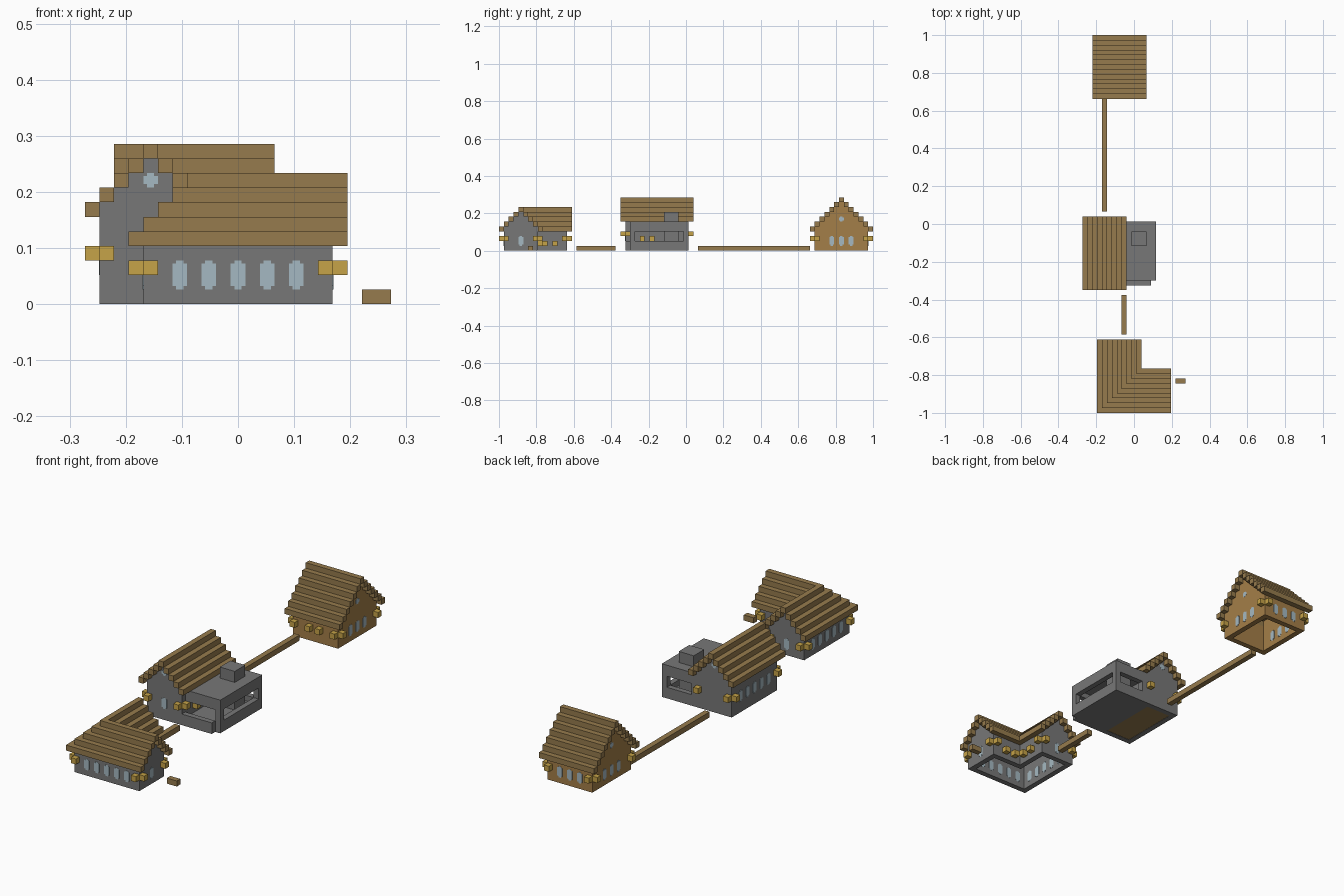
import bpy, bmesh
from mathutils import Vector

cube = bpy.data.objects.get("Cube")
if cube:
    bpy.data.objects.remove(cube, do_unlink=True)

U = 2 / 77  # size of one building block


def material(name, rgb):
    lin = [((c / 255 + 0.055) / 1.055) ** 2.4 for c in rgb] + [1]
    m = bpy.data.materials.new(name)
    m.use_nodes = True
    m.diffuse_color = lin
    m.node_tree.nodes["Principled BSDF"].inputs["Base Color"].default_value = lin
    return m


TIMBER = material("timber brown", (150, 123, 77))
PLANK = material("warm plank", (164, 126, 72))
STONE = material("stone grey", (119, 119, 119))
GOLD = material("lantern gold", (198, 163, 72))
GLASS = material("pale glass", (165, 185, 194))


def blocks(name, mat, boxes):
    """One object from boxes (x0, x1, y0, y1, z0, z1) in block units."""
    bm = bmesh.new()
    for x0, x1, y0, y1, z0, z1 in boxes:
        size = Vector((x1 - x0, y1 - y0, z1 - z0))
        mid = Vector((x0 + x1, y0 + y1, z0 + z1)) / 2
        for v in bmesh.ops.create_cube(bm, size=1)["verts"]:
            v.co = (v.co * size + mid) * U
    me = bpy.data.meshes.new(name)
    bm.to_mesh(me)
    bm.free()
    me.materials.append(mat)
    ob = bpy.data.objects.new(name, me)
    bpy.context.collection.objects.link(ob)
    return ob


def swap(b):
    """Exchange the x and y ranges of a box."""
    return (b[2], b[3], b[0], b[1], b[4], b[5])


def ring(x0, x1, y0, y1, z):
    """Four walls one block thick."""
    return [(x0, x1, y0, y0 + 1, 0, z), (x0, x1, y1 - 1, y1, 0, z),
            (x0, x0 + 1, y0 + 1, y1 - 1, 0, z), (x1 - 1, x1, y0 + 1, y1 - 1, 0, z)]


def gable(x0, x1, mid, half, z):
    """Stepped gable filling, shrinking by one block per row."""
    rows = int(half + 0.5)
    return [(x0, x1, mid - half + r, mid + half - r, z + r, z + r + 1) for r in range(1, rows)]


def slope(x0, x1, mid, n, z):
    """Stepped roof of n beams along x, ridge at y = mid."""
    return [(x0, x1, mid - n / 2 + j, mid - n / 2 + j + 1,
             z + min(j, n - 1 - j), z + min(j, n - 1 - j) + 1) for j in range(n)]


def windows(y0, y1, xs, z, tall=2):
    """Notched panes running through a wall that lies along x."""
    a, b, out = y0 - 0.04, y1 + 0.04, []
    for x in xs:
        out += [(x - 0.5, x + 0.5, a, b, z + 0.25, z + tall - 0.2),
                (x - 0.25, x + 0.25, a, b, z, z + 0.25),
                (x - 0.25, x + 0.25, a, b, z + tall - 0.2, z + tall)]
    return out


def side_windows(x0, x1, ys, z, tall=2):
    return [swap(b) for b in windows(x0, x1, ys, z, tall)]


def lamps(points, z):
    """Unit cubes centred at the given plan points."""
    return [(x - 0.5, x + 0.5, y - 0.5, y + 0.5, z, z + 1) for x, y in points]


def corner_lamps(x0, x1, y0, y1):
    """A pair of lanterns at every corner of a rectangular wall."""
    h = 0.5
    return ([(x, y) for x in (x0 - h, x1 + h) for y in (y0 + h, y1 - h)]
            + [(x, y) for x in (x0 + h, x1 - h) for y in (y0 - h, y1 + h)])


# L-shaped front house
blocks("front_house_walls", STONE, [
    (-6.5, 6.5, -37.5, -36.5, 0, 5), (-6.5, -5.5, -36.5, -24.5, 0, 5),
    (5.5, 6.5, -36.5, -30.5, 0, 5), (-0.5, 5.5, -31.5, -30.5, 0, 5),
    (-0.5, 0.5, -30.5, -24.5, 0, 5), (-5.5, -0.5, -25.5, -24.5, 0, 5)]
    + gable(5.5, 6.5, -34, 3.5, 4)
    + [swap(b) for b in gable(-25.5, -24.5, -3, 3.5, 4)])
roof = []
for j in range(9):
    z = 4 + min(j, 8 - j)
    x, y = -7.5 + j, -38.5 + j
    roof += [(x, 7.5, y, y + 1, z, z + 1), (x, x + 1, y + 1, -23.5, z, z + 1)]
blocks("front_house_roof", TIMBER, roof)
blocks("front_house_windows", GLASS,
       windows(-37.5, -36.5, range(-4, 5, 2), 1)
       + side_windows(-6.5, -5.5, range(-35, -26, 2), 1)
       + side_windows(5.5, 6.5, [-34], 1) + windows(-25.5, -24.5, [-3], 1))
blocks("front_house_lanterns", GOLD, lamps(
    [(-6, -38), (6, -38), (-7, -37), (-7, -25), (7, -37), (7, -31),
     (6, -30), (-6, -24), (0, -24), (1, -25)], 2)
    + lamps([(1, -29), (1, -27), (2, -30), (4, -30)], 1))

# Middle house with its ridge running front to back
blocks("middle_house_walls", STONE, ring(-9.5, -2.5, -12.5, 0.5, 7)
       + [swap(b) for y in (-12.5, -0.5) for b in gable(y, y + 1, -6, 3.5, 6)])
blocks("middle_house_floor", TIMBER, [(-8.5, -3.5, -11.5, -0.5, 0.05, 1)])
blocks("middle_house_roof", TIMBER, [swap(b) for b in slope(-13.5, 1.5, -6, 9, 6)])
blocks("middle_house_windows", GLASS,
       windows(-12.5, -11.5, [-6], 2) + windows(-12.5, -11.5, [-6], 8, 1)
       + windows(-0.5, 0.5, [-6], 8, 1)
       + side_windows(-9.5, -8.5, range(-10, -1, 2), 2))
blocks("middle_house_lanterns", GOLD, lamps(
    [p for p in corner_lamps(-9.5, -2.5, -12.5, 0.5) if p != (-2, 0)], 3)
    + lamps([(-2, -9), (-2, -7)], 2))

# Stone annex with slots in its side and back, open at the front
blocks("annex_floor", STONE, [(-2.5, 4.5, -11.5, 0.5, 0, 1)])
blocks("annex_roof", STONE, [(-2.5, 4.5, -11.5, 0.5, 5, 6)])
blocks("annex_walls", STONE, [
    b for z0, z1 in ((1, 2), (4, 5)) for b in (
        (3.5, 4.5, -11.5, 0.5, z0, z1), (-2.5, 3.5, -0.5, 0.5, z0, z1))]
    + [(3.5, 4.5, -11.5, -10.5, 2, 4), (3.5, 4.5, -0.5, 0.5, 2, 4),
       (-2.5, -1.5, -0.5, 0.5, 2, 4), (-2.5, 3.5, -11.5, -10.5, 4, 5)])
blocks("annex_front_ledge", STONE, [(-2.5, 3.5, -12.5, -11.5, 0, 2)])
blocks("annex_chimney", STONE, [(-0.5, 2.5, -4.5, -1.5, 1, 8)])

# Plank back house with its ridge running side to side
blocks("back_house_walls", PLANK, ring(-7.5, 1.5, 26.5, 37.5, 5)
       + gable(-7.5, -6.5, 32, 5.5, 4) + gable(0.5, 1.5, 32, 5.5, 4))
blocks("back_house_roof", TIMBER, slope(-8.5, 2.5, 32, 13, 4))
panes = windows(36.5, 37.5, (-5, -3, -1), 1)
for x in (-7.5, 0.5):
    panes += side_windows(x, x + 1, (30, 32, 34), 1) + side_windows(x, x + 1, [32], 6, 1)
blocks("back_house_windows", GLASS, panes)
blocks("back_house_lanterns", GOLD, lamps(
    corner_lamps(-7.5, 1.5, 26.5, 37.5) + [(-4, 26), (-2, 26)], 2))

# Timber walkways between the houses
blocks("long_walkway", TIMBER, [(-6.5, -5.5, 2.5, 25.5, 0, 1)])
blocks("short_walkway", TIMBER, [(-2.5, -1.5, -22.5, -14.5, 0, 1)])
blocks("doorstep_log", TIMBER, [(8.5, 10.5, -32.5, -31.5, 0, 1)])
